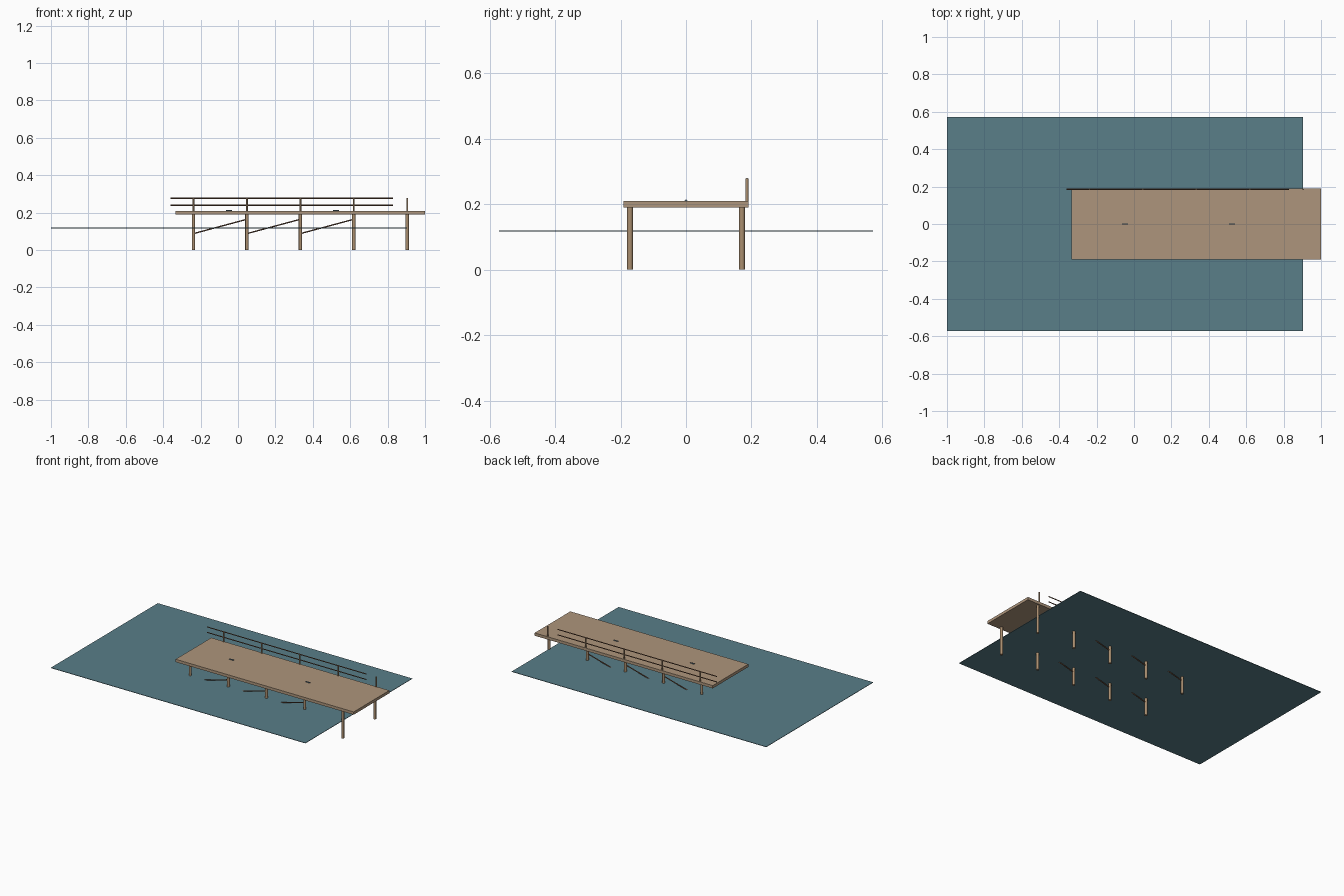
import bpy
from mathutils import Vector

if "Cube" in bpy.data.objects:
    bpy.data.objects.remove(bpy.data.objects["Cube"], do_unlink=True)


def material(name, rgb):
    m = bpy.data.materials.new(name)
    m.use_nodes = True
    m.diffuse_color = (*rgb, 1)
    m.node_tree.nodes["Principled BSDF"].inputs["Base Color"].default_value = (*rgb, 1)
    return m


deck_wood = material("deck wood", (0.42, 0.30, 0.20))
post_wood = material("post wood", (0.40, 0.27, 0.16))
rail_wood = material("dark rail wood", (0.18, 0.09, 0.05))
water_teal = material("water teal", (0.10, 0.21, 0.25))
cleat_metal = material("blue grey metal", (0.08, 0.13, 0.17))


def box(name, center, size, mat):
    bpy.ops.mesh.primitive_cube_add(size=1, location=center)
    ob = bpy.context.object
    ob.name = name
    ob.scale = size
    bpy.ops.object.transform_apply(location=False, rotation=False, scale=True)
    ob.data.materials.append(mat)
    return ob


def rod(name, start, end, radius, mat, sides=16):
    a, b = Vector(start), Vector(end)
    bpy.ops.mesh.primitive_cylinder_add(vertices=sides, radius=radius,
                                        depth=(b - a).length, location=(a + b) / 2)
    ob = bpy.context.object
    ob.name = name
    ob.rotation_euler = (b - a).to_track_quat("Z", "Y").to_euler()
    ob.data.materials.append(mat)
    bpy.ops.object.shade_smooth_by_angle()
    return ob


# Water sheet and deck
box("water", (-0.048, 0, 0.118), (1.905, 1.143, 0.003), water_teal)
box("deck", (0.333, 0, 0.2), (1.333, 0.381, 0.019), deck_wood)

# Piles in pairs, with a railing post on the back edge above each pair
post_xs = [-0.238 + 0.2857 * i for i in range(5)]
for x in post_xs:
    for side, y in (("front", -0.171), ("back", 0.171)):
        rod(side + "_pile", (x, y, 0), (x, y, 0.195), 0.009, post_wood)
    rod("rail_post", (x, 0.186, 0.2), (x, 0.186, 0.279), 0.0048, post_wood)

# Sloping braces between the first four pairs of piles
for x in post_xs[:3]:
    for side, y in (("front", -0.171), ("back", 0.171)):
        rod(side + "_brace", (x + 0.003, y, 0.089), (x + 0.283, y, 0.164),
            0.0035, rail_wood, 12)

# Handrail and middle rail
for name, z in (("handrail", 0.277), ("middle_rail", 0.24)):
    rod(name, (-0.36, 0.186, z), (0.83, 0.186, z), 0.003, rail_wood, 12)

# Mooring cleats on the deck
for x in (-0.048, 0.524):
    rod("cleat", (x - 0.015, 0, 0.21), (x + 0.015, 0, 0.21), 0.004, cleat_metal, 12)
